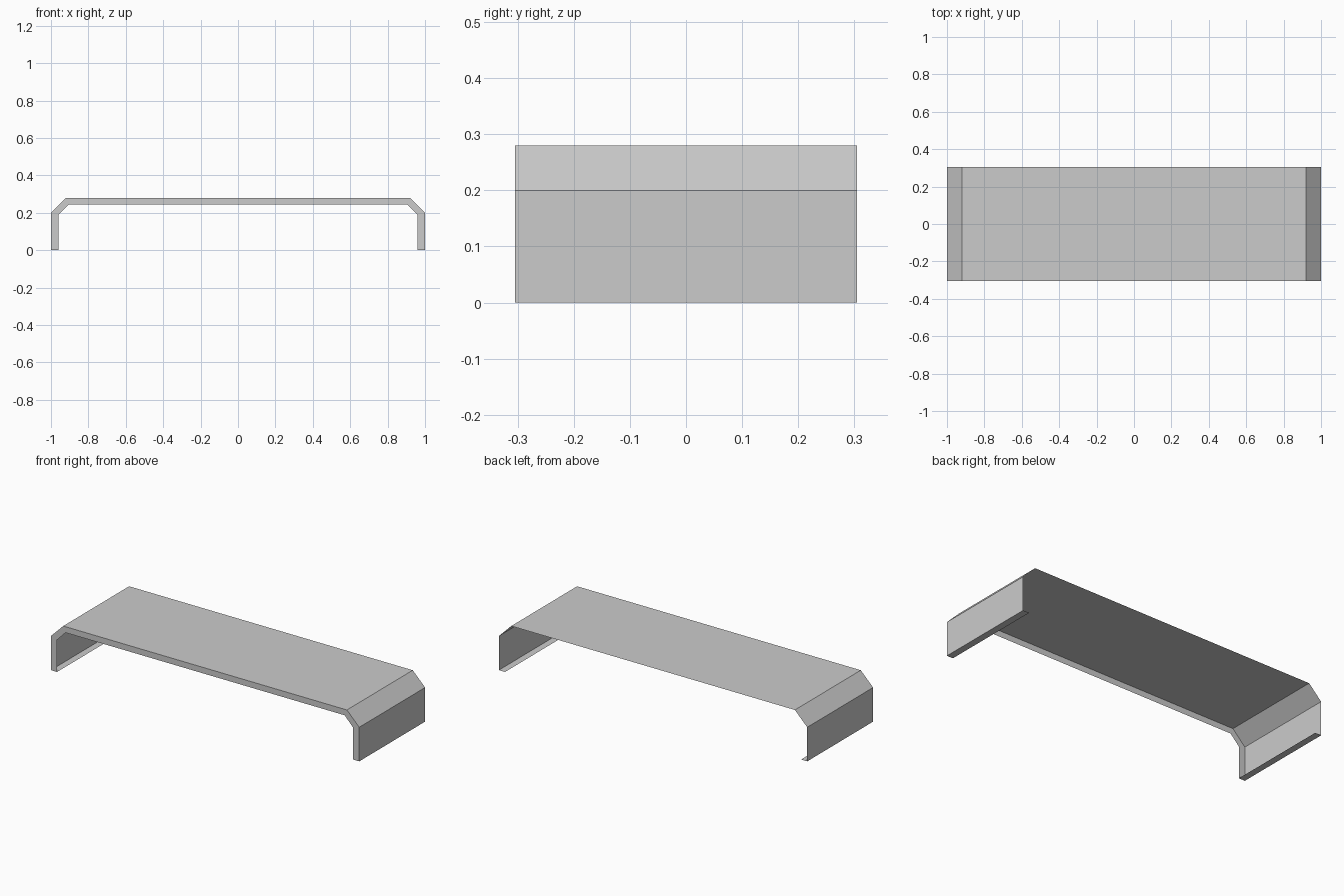
import bpy, bmesh

cube = bpy.data.objects.get("Cube")
if cube:
    bpy.data.objects.remove(cube, do_unlink=True)

grey = bpy.data.materials.new("plain grey")
grey.use_nodes = True
colour = (0.6, 0.6, 0.6, 1)
grey.diffuse_color = colour
grey.node_tree.nodes["Principled BSDF"].inputs["Base Color"].default_value = colour

HALF_DEPTH = 0.305


def mirrored(half):
    """Complete a right-hand profile with its left-hand reflection."""
    return half + [(-x, z) for x, z in reversed(half)]


outer = mirrored([(1, 0), (1, 0.2), (0.92, 0.28)])
inner = mirrored([(0.96, 0), (0.96, 0.188), (0.905, 0.245)])


def strip_object(name, edge_a, edge_b):
    """Join two matching rows of points with a row of flat quads."""
    mesh = bpy.data.meshes.new(name)
    bm = bmesh.new()
    row_a = [bm.verts.new(p) for p in edge_a]
    row_b = [bm.verts.new(p) for p in edge_b]
    for i in range(len(row_a) - 1):
        bm.faces.new((row_a[i], row_a[i + 1], row_b[i + 1], row_b[i]))
    bm.to_mesh(mesh)
    bm.free()
    mesh.materials.append(grey)
    obj = bpy.data.objects.new(name, mesh)
    bpy.context.collection.objects.link(obj)
    return obj


def at_depth(profile, y):
    return [(x, y, z) for x, z in profile]


# Bent cover sheet: legs, chamfers and top, open underneath and behind
strip_object("cover_sheet", at_depth(outer, -HALF_DEPTH), at_depth(outer, HALF_DEPTH))

# Narrow rim around the front opening
strip_object("front_rim", at_depth(inner, -HALF_DEPTH), at_depth(outer, -HALF_DEPTH))

# Inward foot flange under each leg
for side, name in ((1, "left_foot_flange"), (-1, "right_foot_flange")):
    edge = [(side, 0), (side * 0.96, 0)][::side]
    strip_object(name, at_depth(edge, HALF_DEPTH), at_depth(edge, -HALF_DEPTH))
